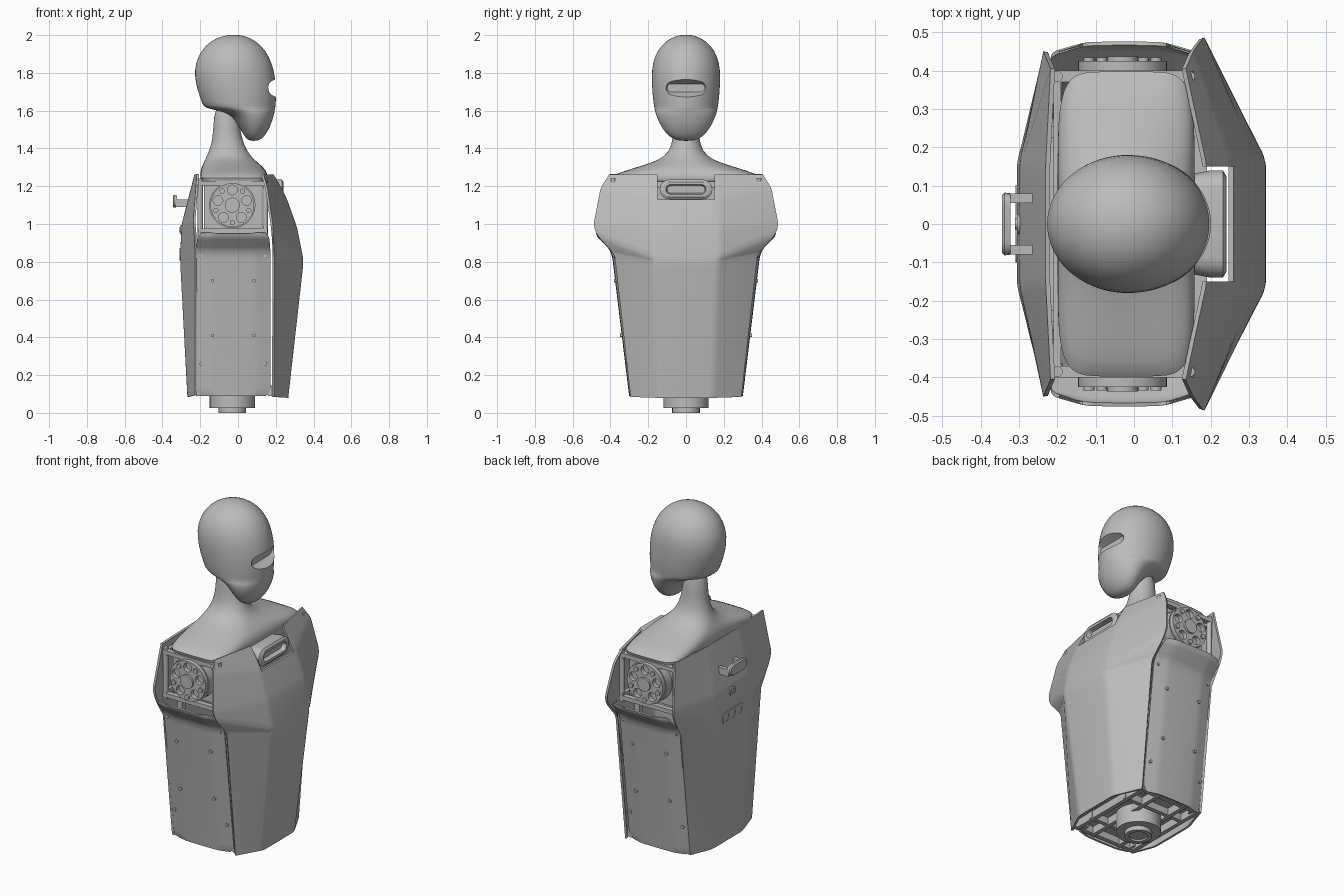
import bpy, bmesh
from math import sin, cos, pi, radians
from mathutils import Matrix, Vector

old = bpy.data.objects.get("Cube")
if old:
    bpy.data.objects.remove(old, do_unlink=True)

grey = bpy.data.materials.new("plain grey")
grey.use_nodes = True
tone = (0.5, 0.5, 0.5, 1)
grey.diffuse_color = tone
grey.node_tree.nodes["Principled BSDF"].inputs["Base Color"].default_value = tone
parts, cutters = [], []


def finish(name, bm, cutter=False):
    bmesh.ops.recalc_face_normals(bm, faces=bm.faces)
    mesh = bpy.data.meshes.new(name)
    bm.to_mesh(mesh)
    bm.free()
    mesh.materials.append(grey)
    ob = bpy.data.objects.new(name, mesh)
    bpy.context.collection.objects.link(ob)
    ob.hide_render = cutter
    (cutters if cutter else parts).append(ob)
    return ob


def loft(name, rings, cutter=False):
    """Closed skin through rings of points, capped at both ends."""
    bm = bmesh.new()
    vs = [[bm.verts.new(p) for p in ring] for ring in rings]
    n = len(vs[0])
    for a, b in zip(vs, vs[1:]):
        for i in range(n):
            j = (i + 1) % n
            bm.faces.new((a[i], a[j], b[j], b[i]))
    bm.faces.new(vs[0])
    bm.faces.new(vs[-1])
    return finish(name, bm, cutter)


def sheet(name, rows, thick=0.012):
    """Thin shell through a grid of points with softened creases."""
    bm = bmesh.new()
    vs = [[bm.verts.new(p) for p in row] for row in rows]
    for a, b in zip(vs, vs[1:]):
        for i in range(len(a) - 1):
            bm.faces.new((a[i], a[i + 1], b[i + 1], b[i]))
    ob = finish(name, bm)
    bev = ob.modifiers.new("soft", 'BEVEL')
    bev.width, bev.segments, bev.limit_method = 0.02, 3, 'ANGLE'
    bev.angle_limit = radians(8)
    sol = ob.modifiers.new("thick", 'SOLIDIFY')
    sol.thickness, sol.offset = thick, 0
    return ob


def oval(z, x0, x1, hw, p=2, n=40):
    """Horizontal superellipse ring."""
    ring = []
    for i in range(n):
        c, s = cos(2 * pi * i / n), sin(2 * pi * i / n)
        fx = abs(c) ** (2 / p) * (1 if c > 0 else -1)
        fy = abs(s) ** (2 / p) * (1 if s > 0 else -1)
        ring.append(((x0 + x1) / 2 + fx * (x1 - x0) / 2, fy * hw, z))
    return ring


def pill(name, z, ends, cutter=False):
    """Stadium block along x; ends are (x, half width, half height)."""
    rings = []
    for x, hw, hh in ends:
        ring = []
        for side in (1, -1):
            for i in range(9):
                a = pi * i / 8 - pi / 2
                ring.append((x, side * (hw - hh + hh * cos(a)), z + side * hh * sin(a)))
        rings.append(ring)
    return loft(name, rings, cutter)


def box(name, lo, hi, cutter=False):
    bm = bmesh.new()
    lo, hi = Vector(lo), Vector(hi)
    m = Matrix.Translation((lo + hi) / 2) @ Matrix.Diagonal((*(hi - lo), 1))
    bmesh.ops.create_cube(bm, size=1, matrix=m)
    return finish(name, bm, cutter)


def discs(name, spots, r, depth, axis, n=32, cutter=False):
    """One object made of equal cylinders."""
    bm = bmesh.new()
    turn = {'X': Matrix.Rotation(pi / 2, 4, 'Y'), 'Y': Matrix.Rotation(pi / 2, 4, 'X'),
            'Z': Matrix.Identity(4)}[axis]
    for p in spots:
        bmesh.ops.create_cone(bm, cap_ends=True, segments=n, radius1=r, radius2=r,
                              depth=depth, matrix=Matrix.Translation(p) @ turn)
    return finish(name, bm, cutter)


def cut(ob, cutter):
    mod = ob.modifiers.new("cut", 'BOOLEAN')
    mod.object, mod.operation, mod.solver = cutter, 'DIFFERENCE', 'EXACT'


# Head with visor slot
head = loft("head", [oval(*r) for r in (
    (1.44, .065, .10, .03), (1.45, .045, .125, .07), (1.48, .025, .152, .108),
    (1.53, -.005, .177, .14), (1.58, -.045, .191, .16), (1.602, -.11, .195, .165),
    (1.615, -.18, .198, .168), (1.64, -.19, .2, .172), (1.70, -.213, .204, .179),
    (1.78, -.231, .197, .182), (1.85, -.226, .181, .178), (1.92, -.196, .147, .153),
    (1.97, -.143, .094, .105), (1.993, -.09, .045, .06), (2.002, -.04, 0, .018))])
head.modifiers.new("smooth", 'SUBSURF').levels = 1
cut(head, pill("visor_cutter", 1.72, ((.15, .1, .022), (.23, .145, .062)), True))

# Neck flowing into the shoulders
neck = loft("neck_and_shoulders", [oval(*r) for r in (
    (1.64, -.125, -.005, .06), (1.50, -.13, .01, .065), (1.42, -.14, .03, .074),
    (1.36, -.165, .065, .105), (1.325, -.182, .105, .18, 2.3),
    (1.295, -.195, .14, .28, 3), (1.268, -.2, .155, .365, 4.5),
    (1.245, -.2, .16, .405, 6), (1.21, -.2, .16, .41, 7))])
neck.modifiers.new("smooth", 'SUBSURF').levels = 1


# Chest and back shells: centre height, depth, ridge width, then edge height, depth, width
def shell(name, rows):
    grid = []
    for zc, xc, yr, ze, xe, ye in rows:
        half = [(xc, yr, zc), (xe, ye, ze)]
        grid.append([(x, -y, z) for x, y, z in reversed(half)] + [(xc, 0, zc)] + half)
    return sheet(name, grid)


chest = shell("chest_shell", (
    (.08, .26, .14, .085, .185, .29), (.79, .34, .165, .84, .188, .375),
    (.83, .337, .17, .95, .183, .475), (.98, .307, .175, 1.0, .178, .487),
    (1.14, .25, .165, 1.19, .15, .45), (1.26, .185, .15, 1.26, .13, .405)))
cut(chest, box("notch_cutter", (.1, -.15, 1.13), (.4, .15, 1.4), True))
shell("back_shell", (
    (.085, -.262, .14, .095, -.222, .285), (.76, -.298, .16, .83, -.222, .37),
    (.85, -.3, .16, .95, -.226, .44), (1.0, -.292, .16, 1.01, -.232, .452),
    (1.26, -.225, .15, 1.265, -.212, .405)))

# Chest grip with recessed slot
grip = pill("chest_grip", 1.183, ((.15, .13, .045), (.2, .14, .052), (.232, .14, .052), (.241, .125, .04)))
cut(grip, pill("grip_cutter", 1.183, ((.215, .1, .02), (.26, .112, .03)), True))

# Back handle, button and socket panel
pill("back_handle", 1.12, ((-.345, .075, .028), (-.338, .082, .034), (-.322, .08, .03)))
for s in (1, -1):
    box("handle_leg", (-.33, s * .067 - .012, 1.09), (-.24, s * .067 + .012, 1.13))
discs("back_button", [(-.295, 0, .97)], .026, .02, 'X')
discs("back_button_core", [(-.3, 0, .97)], .014, .022, 'X')
panel = pill("socket_panel", .84, ((-.29, .105, .036), (-.309, .1, .032)))
cut(panel, discs("socket_cutter", [(-.31, y, .84) for y in (-.06, 0, .06)], .02, .02, 'X', 20, True))

# Sides: panels, screws and shoulder motors
MID = -.025
for s, side in ((1, "left"), (-1, "right")):
    rows = []
    for z, y, w in ((.09, .296, .17), (.12, .3, .195), (.83, .386, .195),
                    (.87, .402, .195), (.935, .468, .19), (.952, .472, .17)):
        xs = ((-w, -.022), (-.6 * w, -.002), (0, 0), (.6 * w, -.002), (w, -.022))
        rows.append([(MID + x, s * (y + dy), z) for x, dy in xs])
    sheet(side + "_side_panel", rows, .01)
    spots = [(MID + k * w, s * (.291 + z * .116 - (.015 if w > .15 else 0)), z)
             for z, w in ((.7, .11), (.41, .11), (.83, .17), (.26, .17)) for k in (1, -1)]
    discs(side + "_screws", spots, .009, .02, 'Y', 12)

    discs(side + "_motor_drum", [(-.03, s * .365, 1.1)], .122, .07, 'Y', 40)
    rim = discs(side + "_motor_face", [(-.03, s * .405, 1.1)], .116, .04, 'Y', 40)
    star = [(2 * pi * i / 5 + pi / 2) for i in range(5)]
    holes = [(-.03 + .08 * cos(a), s * .425, 1.1 + .08 * sin(a)) for a in star]
    cut(rim, discs("pocket_cutter", holes, .026, .05, 'Y', 16, True))
    discs(side + "_motor_hub", [(-.03, s * .415, 1.1)], .04, .044, 'Y', 24)
    bolts = [(-.03 + .092 * cos(a + pi / 5), s * .424, 1.1 + .092 * sin(a + pi / 5)) for a in star]
    discs(side + "_motor_bolts", bolts, .014, .02, 'Y', 12)
    # Shoulder posts and brackets around the motor
    for x in (-.2, .145):
        discs(side + "_post", [(x, s * .385, 1.09)], .014, .3, 'Z', 16)
    for z in (.965, 1.215):
        box(side + "_bracket", (-.21, s * .385 - .015, z - .012), (.155, s * .385 + .015, z + .012))

# Inner frame
box("motor_housing", (-.18, -.345, .97), (.125, .345, 1.22))
for x in (-.2, .14):
    box("upper_rail", (x - .01, -.395, 1.19), (x + .01, .395, 1.225))
    box("middle_rail", (x - .01, -.395, .95), (x + .01, .395, .99))
    for y in (-.24, .24):
        box("lower_post", (x - .015, y - .015, .1), (x + .015, y + .015, .97))

# Base lattice and mounting flange
box("base_deck", (-.22, -.275, .135), (.19, .275, .145))
for y in (-.265, -.14, .14, .265):
    box("base_long_bar", (-.215, y - .012, .095), (.185, y + .012, .135))
for x in (-.21, -.12, .06, .17):
    box("base_cross_bar", (x - .012, -.275, .09), (x + .012, .275, .135))
discs("base_flange", [(-.03, 0, .08)], .12, .11, 'Z', 40)
hub = discs("base_hub", [(-.03, 0, .02)], .073, .04, 'Z', 32)
cut(hub, discs("hub_cutter", [(-.03, 0, 0)], .05, .02, 'Z', 24, True))

# Apply modifiers, shade, and drop the cutters
bpy.ops.object.select_all(action='DESELECT')
for ob in parts:
    ob.select_set(True)
bpy.context.view_layer.objects.active = parts[0]
bpy.ops.object.convert(target='MESH')
bpy.ops.object.shade_smooth_by_angle(angle=radians(32))
for ob in cutters:
    bpy.data.objects.remove(ob, do_unlink=True)
